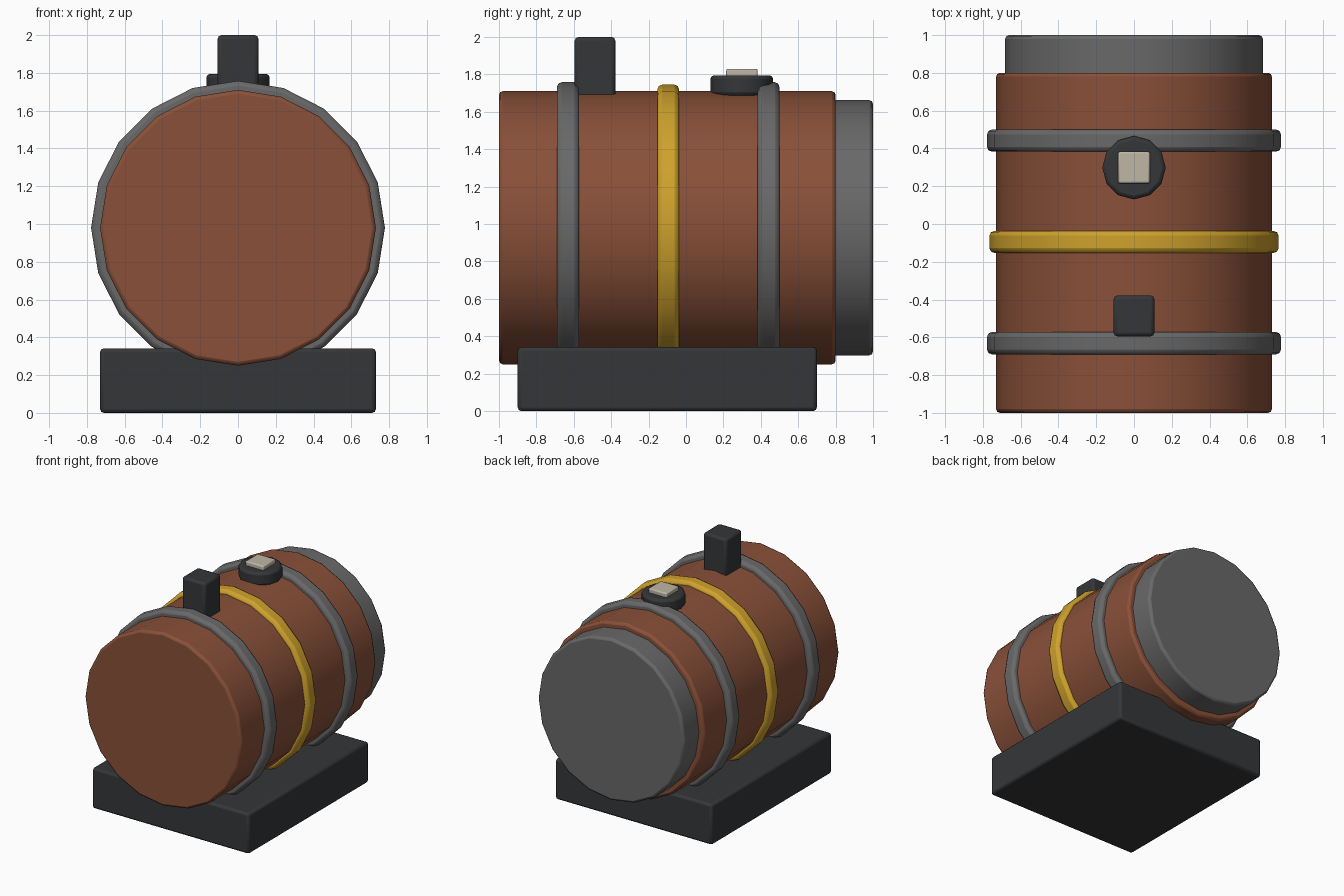
import bpy, math

if "Cube" in bpy.data.objects:
    bpy.data.objects.remove(bpy.data.objects["Cube"])


def material(name, rgb):
    m = bpy.data.materials.new(name)
    m.diffuse_color = (*rgb, 1)
    m.use_nodes = True
    m.node_tree.nodes["Principled BSDF"].inputs["Base Color"].default_value = m.diffuse_color
    return m


BROWN = material("brown", (0.25, 0.08, 0.04))
GOLD = material("gold", (0.62, 0.36, 0.025))
GREY = material("grey", (0.14, 0.14, 0.14))
DARK = material("dark", (0.035, 0.037, 0.04))
CREAM = material("cream", (0.52, 0.47, 0.38))


def finish(name, mat, bevel):
    ob = bpy.context.object
    ob.name = name
    ob.data.materials.append(mat)
    bpy.ops.object.transform_apply(location=False, rotation=True, scale=True)
    bpy.ops.object.shade_smooth_by_angle(angle=math.radians(35))
    b = ob.modifiers.new("soft_edges", 'BEVEL')
    b.width, b.segments = bevel, 2
    b.limit_method, b.angle_limit = 'ANGLE', math.radians(40)
    return ob


def box(name, lo, hi, mat, bevel):
    bpy.ops.mesh.primitive_cube_add(size=1, location=[(a + b) / 2 for a, b in zip(lo, hi)])
    bpy.context.object.scale = [b - a for a, b in zip(lo, hi)]
    return finish(name, mat, bevel)


def drum(name, y0, y1, radius, mat, bevel):
    bpy.ops.mesh.primitive_cylinder_add(vertices=20, radius=radius, depth=y1 - y0,
                                        location=(0, (y0 + y1) / 2, 0.98),
                                        rotation=(math.pi / 2, 0, 0))
    return finish(name, mat, bevel)


# Barrel body and rear cap
drum("barrel", -1.0, 0.80, 0.73, BROWN, 0.02)
drum("rear_cap", 0.76, 1.0, 0.682, GREY, 0.02)

# Hoops
drum("front_hoop", -0.69, -0.572, 0.778, GREY, 0.025)
drum("middle_hoop", -0.153, -0.037, 0.765, GOLD, 0.025)
drum("rear_hoop", 0.383, 0.50, 0.778, GREY, 0.025)

# Base block and top post
box("base", (-0.73, -0.9, 0), (0.73, 0.7, 0.342), DARK, 0.02)
box("post", (-0.108, -0.595, 1.66), (0.108, -0.378, 2.0), DARK, 0.02)

# Filler knob with cream button
bpy.ops.mesh.primitive_cylinder_add(vertices=12, radius=0.168, depth=0.11,
                                    location=(0, 0.298, 1.74))
finish("knob", DARK, 0.02)
box("button", (-0.085, 0.215, 1.77), (0.085, 0.383, 1.83), CREAM, 0.01)
